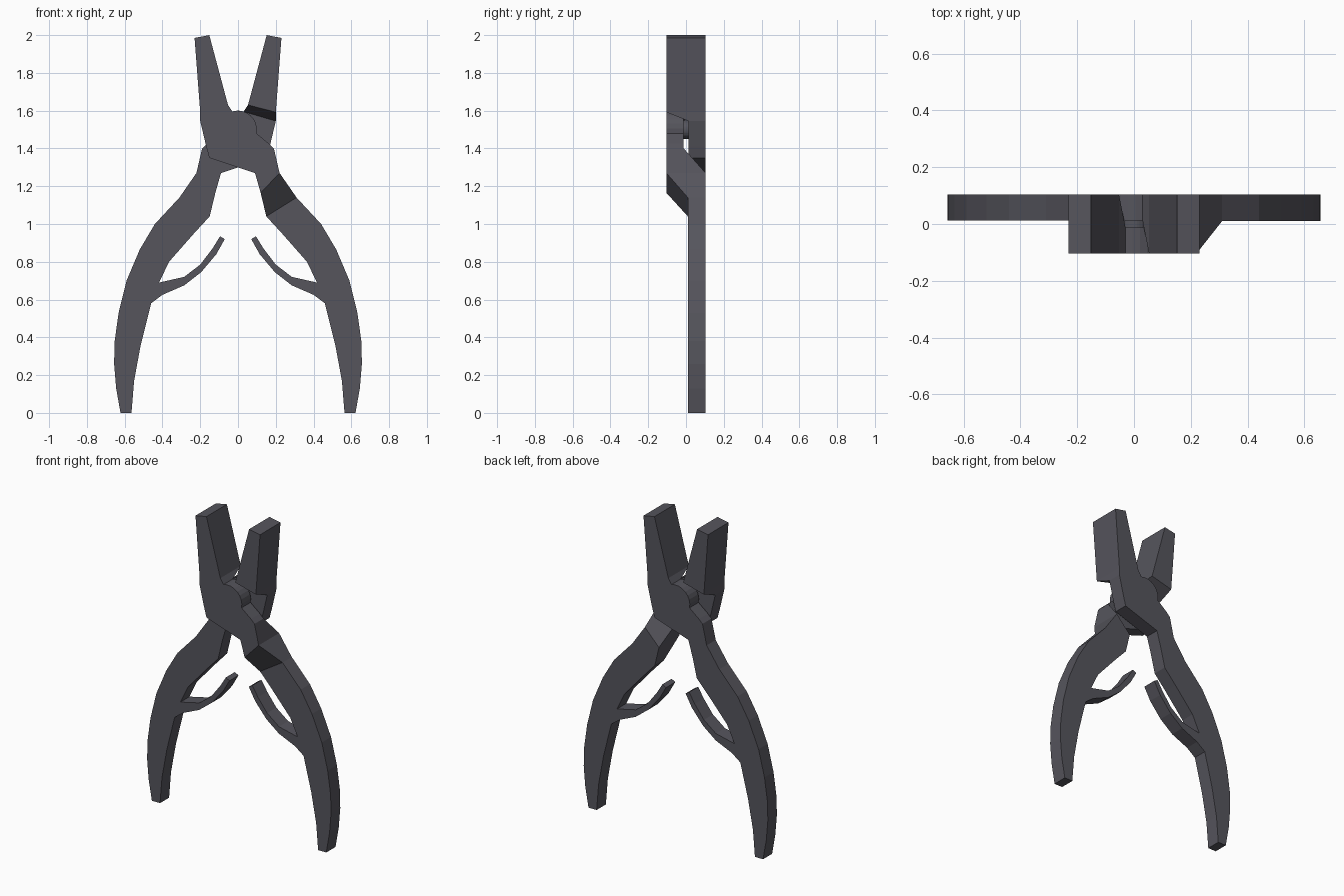
import bpy, bmesh, math

if "Cube" in bpy.data.objects:
    bpy.data.objects.remove(bpy.data.objects["Cube"])

steel = bpy.data.materials.new("dark_steel")
steel.diffuse_color = (0.092, 0.09, 0.108, 1)
steel.use_nodes = True
steel.node_tree.nodes["Principled BSDF"].inputs["Base Color"].default_value = steel.diffuse_color

PIVOT_Z = 1.5
arc = [(round(0.1 * math.cos(math.radians(a)), 3), round(PIVOT_Z + 0.1 * math.sin(math.radians(a)), 3))
       for a in range(-12, 94, 15)]

# outline sections (x, z) that share edges, from jaw tip to handle end
jaw_out, jaw_in = (-0.2, 1.592), (-0.053, 1.63)
ramp_out, ramp_in = (-0.2, 1.545), (-0.03, 1.595)
neck_out, neck_in = (0.19, 1.4), (0.09, 1.27)
bend_out, bend_in = (0.22, 1.27), (0.12, 1.165)
grip_out, grip_in = (0.31, 1.14), (0.15, 1.04)
jaw = [(-0.23, 1.985), jaw_out, jaw_in, (-0.152, 2.0)]
ramp = [jaw_out, ramp_out, ramp_in, jaw_in]
plate = [ramp_out, (-0.168, 1.41), (-0.152, 1.35), (0, 1.3), neck_in, neck_out,
         (0.165, 1.425)] + arc + [ramp_in]
neck = [neck_in, bend_in, bend_out, neck_out]
elbow = [bend_in, grip_in, grip_out, bend_out]
handle = [grip_in, (0.233, 0.95), (0.365, 0.8), (0.418, 0.69),
          # spring arm
          (0.285, 0.72), (0.2, 0.785), (0.135, 0.87), (0.095, 0.935), (0.07, 0.92),
          (0.115, 0.84), (0.195, 0.745), (0.285, 0.675), (0.4, 0.625), (0.46, 0.58),
          # grip
          (0.515, 0.36), (0.55, 0.17), (0.564, 0), (0.622, 0), (0.645, 0.13), (0.656, 0.26),
          (0.653, 0.38), (0.632, 0.53), (0.59, 0.7), (0.52, 0.865), (0.44, 1.0), grip_out]
sections = [jaw, ramp, plate, neck, elbow, handle]


def add_object(name, bm):
    bmesh.ops.recalc_face_normals(bm, faces=bm.faces)
    me = bpy.data.meshes.new(name)
    bm.to_mesh(me)
    bm.free()
    me.materials.append(steel)
    ob = bpy.data.objects.new(name, me)
    bpy.context.collection.objects.link(ob)
    return ob


def half(name, side, depth):
    """One lever; depth(point) gives its front and back y."""
    bm = bmesh.new()
    verts = {}
    for p in {q for s in sections for q in s}:
        verts[p] = [bm.verts.new((side * p[0], y, p[1])) for y in depth(p)]
    edges = {}
    for s in sections:
        for k in (0, 1):
            bm.faces.new([verts[p][k] for p in s])
        for a, b in zip(s, s[1:] + s[:1]):
            edges.setdefault(frozenset((a, b)), []).append((a, b))
    # side walls along the outer boundary only
    for e in edges.values():
        if len(e) == 1:
            a, b = e[0]
            bm.faces.new([verts[a][0], verts[b][0], verts[b][1], verts[a][1]])
    return add_object(name, bm)


def front_depth(p):
    front = 0.01 if p in handle else -0.104
    back = 0.104 if p in jaw or p in elbow or p in handle else -0.012
    return front, back


def rear_depth(p):
    return (-0.104 if p in jaw else 0.012), 0.104


def turned(name, r1, r2, y1, y2):
    """Round part along y at the pivot."""
    bm = bmesh.new()
    bmesh.ops.create_cone(bm, cap_ends=True, segments=32, radius1=r1, radius2=r2, depth=y2 - y1)
    for v in bm.verts:
        x, y, z = v.co
        v.co = (x, z + (y1 + y2) / 2, y + PIVOT_Z)
    return add_object(name, bm)


# two crossing levers
front_lever = half("front_lever", 1, front_depth)
rear_lever = half("rear_lever", -1, rear_depth)

# pivot pin between the plates
turned("pivot_pin", 0.05, 0.05, -0.03, 0.03)

# countersunk rivet seat in the front plate
cutter = turned("rivet_cutter", 0.086, 0.066, -0.105, -0.085)
cutter.hide_render = True
cutter.hide_viewport = True
mod = front_lever.modifiers.new("rivet_seat", 'BOOLEAN')
mod.operation = 'DIFFERENCE'
mod.solver = 'EXACT'
mod.object = cutter
